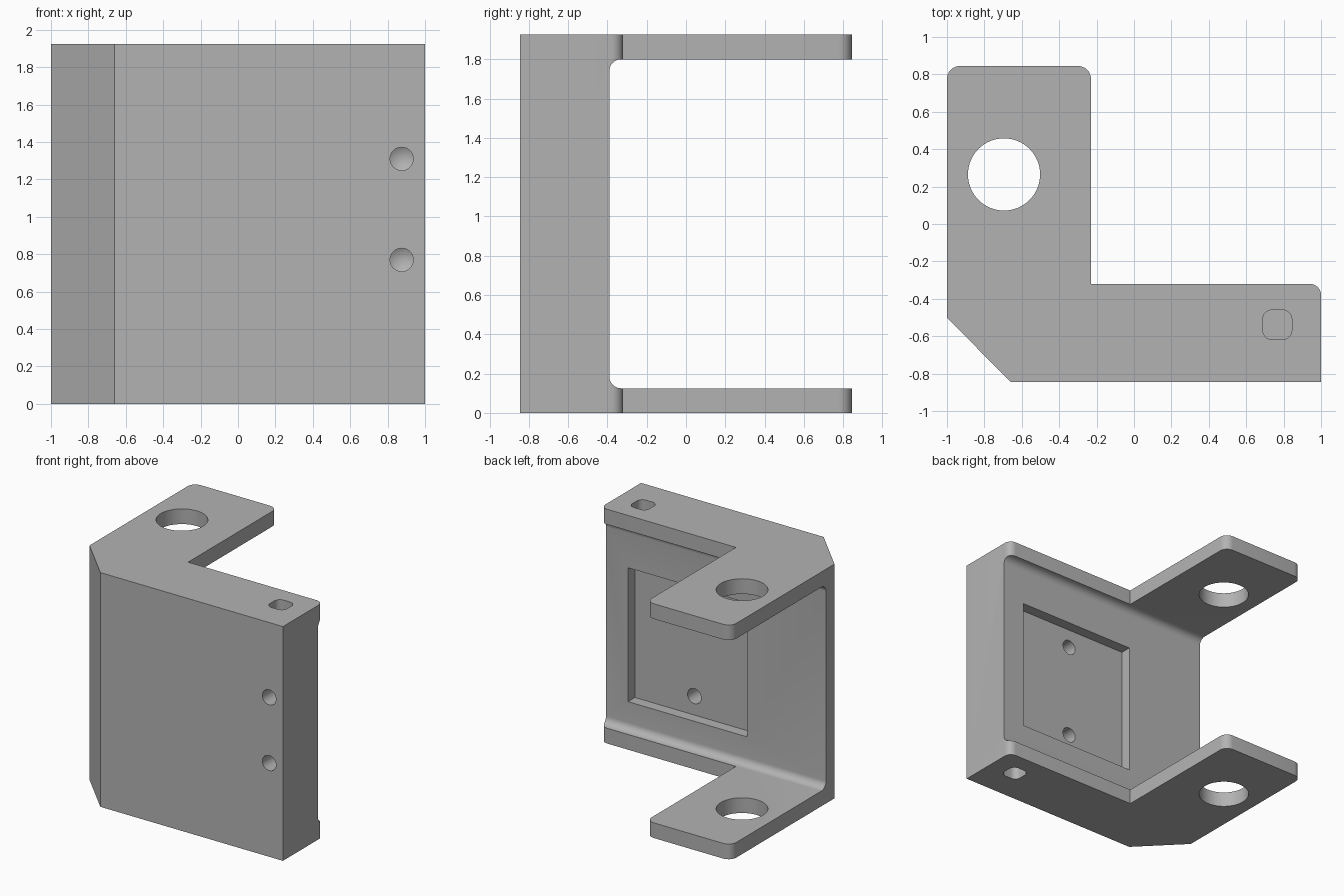
import bpy, bmesh, math
from mathutils import Vector, Matrix

if "Cube" in bpy.data.objects:
    bpy.data.objects.remove(bpy.data.objects["Cube"], do_unlink=True)

HEIGHT, FRONT, BACK, WALL = 1.925, -0.845, 0.845, -0.39

grey = bpy.data.materials.new("plain grey")
grey.use_nodes = True
grey.diffuse_color = (0.45, 0.45, 0.45, 1)
grey.node_tree.nodes["Principled BSDF"].inputs["Base Color"].default_value = grey.diffuse_color


def rounded(points, steps=8):
    """Outline from (x, y, radius) corners, with an arc at each non-zero radius."""
    out = []
    for i, (x, y, r) in enumerate(points):
        p = Vector((x, y))
        if not r:
            out.append(p)
            continue
        a = (Vector(points[i - 1][:2]) - p).normalized()
        b = (Vector(points[(i + 1) % len(points)][:2]) - p).normalized()
        centre = p + (a + b) * r
        for k in range(steps + 1):
            t = k / steps * math.pi / 2
            out.append(centre - b * r * math.cos(t) - a * r * math.sin(t))
    return out


def box_outline(x0, x1, y0, y1, r=0):
    return rounded([(x0, y0, r), (x1, y0, r), (x1, y1, r), (x0, y1, r)])


def to_object(name, bm):
    bmesh.ops.recalc_face_normals(bm, faces=bm.faces)
    mesh = bpy.data.meshes.new(name)
    bm.to_mesh(mesh)
    bm.free()
    mesh.materials.append(grey)
    obj = bpy.data.objects.new(name, mesh)
    bpy.context.collection.objects.link(obj)
    return obj


def prism(name, outline, place, lo, hi):
    """Extrude an outline from lo to hi; place maps (u, v, depth) to xyz."""
    bm = bmesh.new()
    ends = [[bm.verts.new(place(p.x, p.y, d)) for p in outline] for d in (lo, hi)]
    for loop in ends:
        bm.faces.new(loop)
    n = len(outline)
    for i in range(n):
        j = (i + 1) % n
        bm.faces.new((ends[0][i], ends[0][j], ends[1][j], ends[1][i]))
    return to_object(name, bm)


def drill(name, x, y, z, depth, facing):
    """Round blind hole with a pointed end, cut into the wall along facing * y."""
    r, lead = 0.062, 0.04
    bm = bmesh.new()
    bmesh.ops.create_cone(bm, cap_ends=True, segments=32, radius1=r, radius2=r, depth=depth + lead)
    tip = [f for f in bm.faces if f.normal.z > 0.9]
    bmesh.ops.poke(bm, faces=tip, offset=0.036)
    turn = Matrix.Rotation(-facing * math.pi / 2, 4, "X")
    shift = Matrix.Translation((x, y + facing * (depth - lead) / 2, z))
    bm.transform(shift @ turn)
    return to_object(name, bm)


def along_z(u, v, d): return (u, v, d)
def along_y(u, v, d): return (u, d, v)
def along_x(u, v, d): return (d, u, v)


# L-shaped body with a bevelled front corner
bracket = prism("bracket", rounded([
    (-0.66, FRONT, 0), (1, FRONT, 0), (1, -0.32, 0.06), (-0.23, -0.32, 0),
    (-0.23, BACK, 0.07), (-1, BACK, 0.07), (-1, -0.5, 0)]), along_z, 0, HEIGHT)

cutters = []
# Space between the two flanges, filleted against the wall
cutters.append(prism("flange_gap", rounded([
    (WALL, 0.125, 0.06), (1.2, 0.125, 0), (1.2, 1.8, 0), (WALL, 1.8, 0.06)]),
    along_x, -1.2, 1.2))
# Large bore through both flanges
circle = [Vector((-0.695 + 0.193 * math.cos(a), 0.265 + 0.193 * math.sin(a)))
          for a in (math.tau * i / 64 for i in range(64))]
cutters.append(prism("flange_bore", circle, along_z, -0.1, 2.1))
# Square pocket in the back of the wall
cutters.append(prism("wall_pocket", box_outline(-0.28, 0.8, 0.355, 1.455), along_y, -0.48, -0.2))
# Rounded sockets in the top and bottom
socket = box_outline(0.688, 0.844, -0.617, -0.46, 0.05)
cutters.append(prism("top_socket", socket, along_z, HEIGHT - 0.2, HEIGHT + 0.1))
cutters.append(prism("bottom_socket", socket, along_z, -0.1, 0.2))
# Pointed drill holes, front and pocket
for z in (0.77, 1.31):
    cutters.append(drill("front_hole", 0.875, FRONT, z, 0.2, 1))
for z in (0.51, 1.3):
    cutters.append(drill("pocket_hole", 0.26, -0.48, z, 0.2, -1))

bpy.context.view_layer.objects.active = bracket
for cutter in cutters:
    mod = bracket.modifiers.new(cutter.name, "BOOLEAN")
    mod.operation, mod.solver, mod.object = "DIFFERENCE", "EXACT", cutter
    bpy.ops.object.modifier_apply(modifier=mod.name)
    bpy.data.objects.remove(cutter, do_unlink=True)

bpy.ops.object.select_all(action="DESELECT")
bracket.select_set(True)
bpy.ops.object.shade_smooth_by_angle(angle=math.radians(30))
